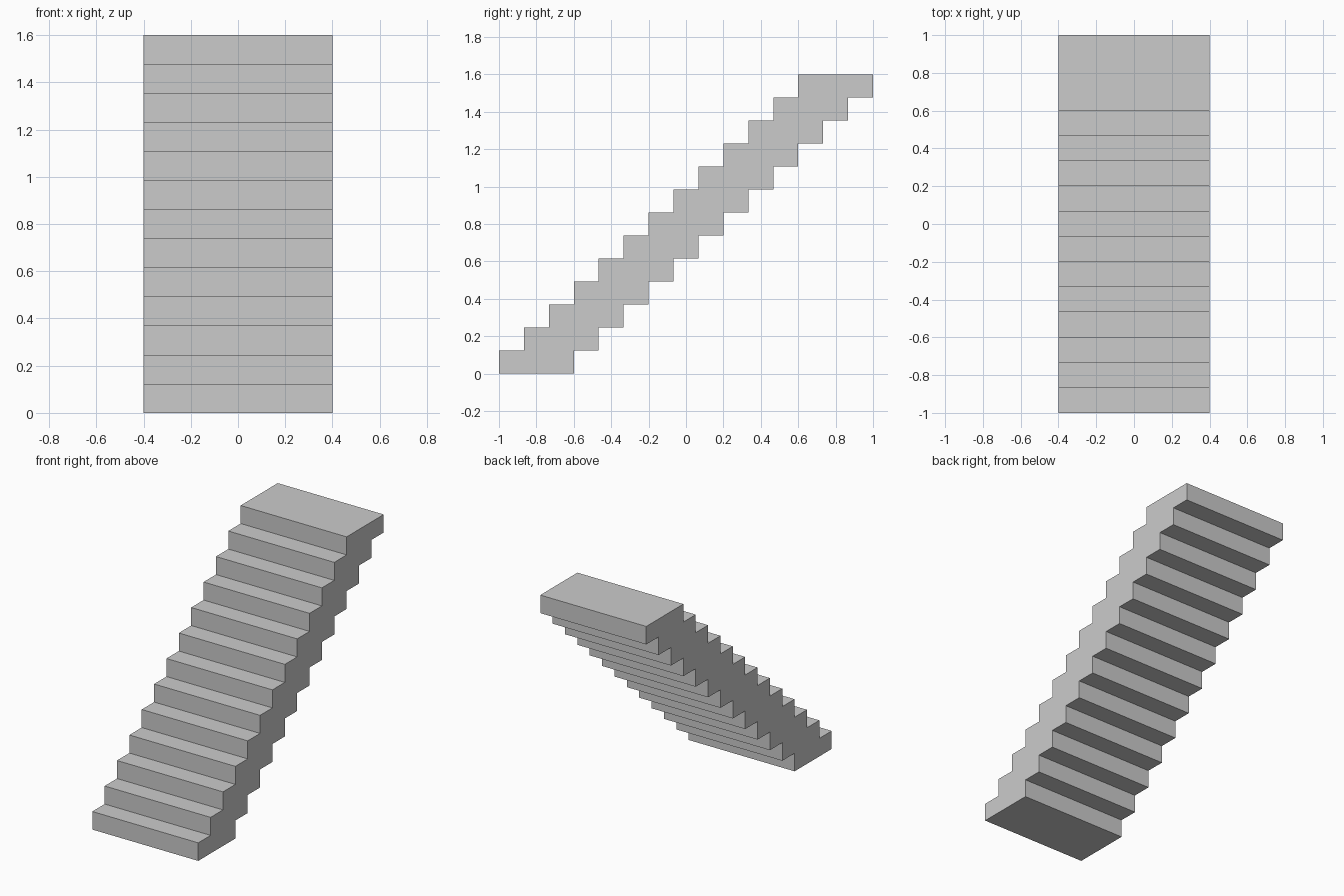
import bpy, bmesh

if "Cube" in bpy.data.objects:
    bpy.data.objects.remove(bpy.data.objects["Cube"])

STEPS = 13
RISE = 1.6 / STEPS
RUN = 1.6 / (STEPS - 1)
DEPTH = 0.4          # front-to-back depth of each slab
HALF_WIDTH = 0.4

# Side profile: treads going up the front, then the stepped underside going down
treads, underside = [], []
for i in range(STEPS):
    y = -1 + i * RUN
    z = i * RISE
    treads += [(y, z), (y, z + RISE)]
    underside += [(y + DEPTH, z), (y + DEPTH, z + RISE)]
profile = treads + underside[::-1]

# Extrude the profile across the width
bm = bmesh.new()
side = bm.faces.new([bm.verts.new((-HALF_WIDTH, y, z)) for y, z in profile])
extruded = bmesh.ops.extrude_face_region(bm, geom=[side], use_keep_orig=True)
moved = [g for g in extruded["geom"] if isinstance(g, bmesh.types.BMVert)]
bmesh.ops.translate(bm, verts=moved, vec=(2 * HALF_WIDTH, 0, 0))
bmesh.ops.recalc_face_normals(bm, faces=bm.faces)

mesh = bpy.data.meshes.new("staircase")
bm.to_mesh(mesh)
bm.free()
bpy.context.collection.objects.link(bpy.data.objects.new("staircase", mesh))
